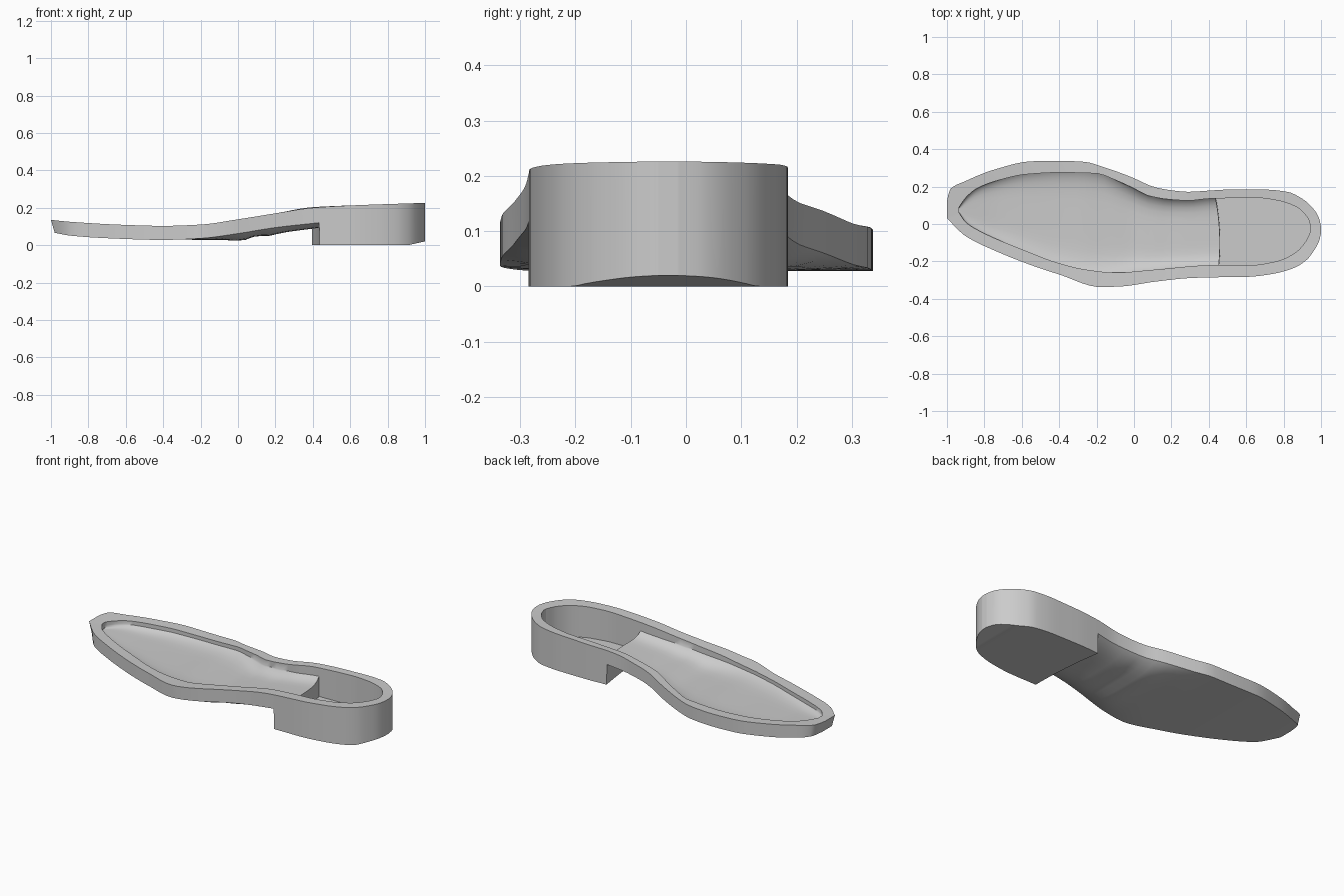
import bpy, bmesh
from math import cos, pi

if "Cube" in bpy.data.objects:
    bpy.data.objects.remove(bpy.data.objects["Cube"])

def curve(pts, x):
    """Smooth slope-limited interpolation through (x, value) points."""
    if x <= pts[0][0]:
        return pts[0][1]
    if x >= pts[-1][0]:
        return pts[-1][1]
    n = len(pts)
    s = [(pts[i+1][1] - pts[i][1]) / (pts[i+1][0] - pts[i][0]) for i in range(n - 1)]

    def slope(i):
        if i == 0:
            return s[0]
        if i == n - 1:
            return s[-1]
        a, b = s[i-1], s[i]
        return 0 if a * b <= 0 else 2 * a * b / (a + b)
    i = next(k for k in range(n - 1) if x <= pts[k+1][0])
    h = pts[i+1][0] - pts[i][0]
    t = (x - pts[i][0]) / h
    return ((2*t**3 - 3*t*t + 1) * pts[i][1] + (t**3 - 2*t*t + t) * h * slope(i)
            + (3*t*t - 2*t**3) * pts[i+1][1] + (t**3 - t*t) * h * slope(i+1))

# Plan outlines: outer edge and inner recess edge, back (+y) and front (-y)
OUT_B = [(-1, .12), (-.985, .185), (-.9, .23), (-.75, .29), (-.55, .335), (-.42, .338), (-.27, .333),
         (-.15, .30), (0, .245), (.1, .2), (.2, .18), (.3, .172), (.43, .178), (.55, .185), (.7, .184),
         (.82, .172), (.9, .135), (.96, .08), (.99, .03), (1, -.015)]
OUT_F = [(-1, .03), (-.9, -.065), (-.75, -.14), (-.55, -.22), (-.4, -.27), (-.18, -.337), (-.07, -.334),
         (.1, -.31), (.3, -.289), (.43, -.285), (.6, -.283), (.74, -.267), (.85, -.237), (.92, -.195),
         (.97, -.13), (.99, -.09), (1, -.05)]
IN_B = [(-.935, .09), (-.9, .14), (-.84, .19), (-.72, .235), (-.58, .265), (-.4, .275), (-.2, .27),
        (-.1, .235), (0, .19), (.08, .15), (.2, .13), (.3, .125), (.42, .135), (.65, .14), (.77, .125),
        (.87, .09), (.93, .03), (.945, -.015)]
IN_F = [(-.935, .06), (-.9, .01), (-.8, -.05), (-.6, -.135), (-.4, -.21), (-.25, -.245), (-.1, -.26),
        (.1, -.245), (.43, -.22), (.62, -.22), (.76, -.2), (.86, -.155), (.92, -.09), (.945, -.035)]

# Side profiles: rim, underside edge, underside belly, recess floor, floor dish
RIM = [(-1, .135), (-.9, .125), (-.6, .108), (-.4, .103), (-.2, .11), (0, .138), (.2, .17),
       (.4, .2), (.6, .212), (1, .226)]
UNDER = [(-1, .066), (-.9, .051), (-.7, .037), (-.4, .028), (-.2, .036), (0, .062), (.2, .094), (.434, .12)]
BELLY = [(-.3, 0), (-.1, .018), (0, .038), (.05, .04), (.09, .03), (.18, .04), (.23, .033), (.434, .028)]
FLOOR = [(-.935, .105), (-.7, .087), (-.4, .08), (-.2, .085), (0, .103), (.2, .13), (.456, .152)]
DISH = [(-.935, .015), (-.7, .022), (-.3, .022), (-.1, .035), (0, .045), (.05, .045), (.09, .035),
        (.18, .042), (.23, .035), (.456, .03)]
HEEL_X, STEP_X, COLS = .435, .46, 14
CAVITY_Z = .033

def warp(x, y, k, c):
    """Bow the breast of the heel and the edge of the shank."""
    return x - k * (y + c)**2 * max(0, 1 - abs(x - .44) / .2)

def inner_x(x):
    if x < HEEL_X:
        return -.935 + (x + 1) / (HEEL_X + 1) * (STEP_X + .935)
    return STEP_X + (x - HEEL_X) / (1 - HEEL_X) * (.945 - STEP_X)

def under_z(x, f):
    if x > HEEL_X:                                  # heel seat, lifted at the rear
        return max(0, (x - .91) / .09) * .02
    return curve(UNDER, x) - curve(BELLY, x) * (1 - (2*f - 1)**4)

def floor_z(x, f):
    if x > STEP_X:                                  # deep hollow inside the heel
        return CAVITY_Z
    return curve(FLOOR, x) - curve(DISH, x) * (1 - (2*f - 1)**6)

# Stations from toe to back of heel, denser at the rounded ends
N1, N2 = 44, 26
xs = [-1 + (HEEL_X - .001 + 1) * (i / N1)**1.4 for i in range(N1 + 1)]
xs += [1 - (1 - HEEL_X - .001) * (1 - i / N2)**2 for i in range(N2 + 1)]

bm = bmesh.new()

def grid(rows):
    for a, b in zip(rows, rows[1:]):
        for j in range(len(a) - 1):
            bm.faces.new((a[j], a[j+1], b[j+1], b[j]))

def outer(x, y, z):
    return bm.verts.new((warp(x, y, .19, .28), y, z))

def inner(x, y, z):
    return bm.verts.new((warp(x, y, .45, .1), y, z))

bottom, floor, rim_out, rim_in = [], [], [], []
fr = [(1 - cos(pi * j / COLS)) / 2 for j in range(COLS + 1)]
for x in xs:
    u = inner_x(x)
    bx = x + .02 * max(0, (-.9 - x) / .1)
    o0, o1 = curve(OUT_F, x), curve(OUT_B, x)
    i0, i1 = curve(IN_F, u), curve(IN_B, u)
    end = x in (xs[0], xs[-1])
    bottom.append([outer(bx, o0 + (o1 - o0) * f, under_z(x, f)) for f in fr])
    floor.append([inner(u, i0 + (i1 - i0) * f, floor_z(u, f)) for f in fr])
    rim_out.append([outer(x, o0 + (o1 - o0) * f, curve(RIM, x))
                    if end or f in (0, 1) else None for f in fr])
    rim_in.append([inner(u, i0 + (i1 - i0) * f, curve(RIM, u) - .002)
                   if end or f in (0, 1) else None for f in fr])

# Underside and recess floor
grid(bottom)
grid(floor)

def loop(rows):
    """Closed perimeter of a station grid."""
    p = [r[0] for r in rows] + rows[-1][1:]
    return p + [r[-1] for r in rows[-2::-1]] + rows[0][-2:0:-1]

# Outer wall, rim and inner wall
loops = [loop(r) for r in (bottom, rim_out, rim_in, floor)]
grid([l + l[:1] for l in loops])

bmesh.ops.recalc_face_normals(bm, faces=bm.faces)
mesh = bpy.data.meshes.new("shoe_sole_with_heel")
bm.to_mesh(mesh)
bm.free()
sole = bpy.data.objects.new("shoe_sole_with_heel", mesh)
bpy.context.collection.objects.link(sole)
bpy.context.view_layer.objects.active = sole
sole.select_set(True)
bpy.ops.object.shade_smooth_by_angle(angle=0.7)
